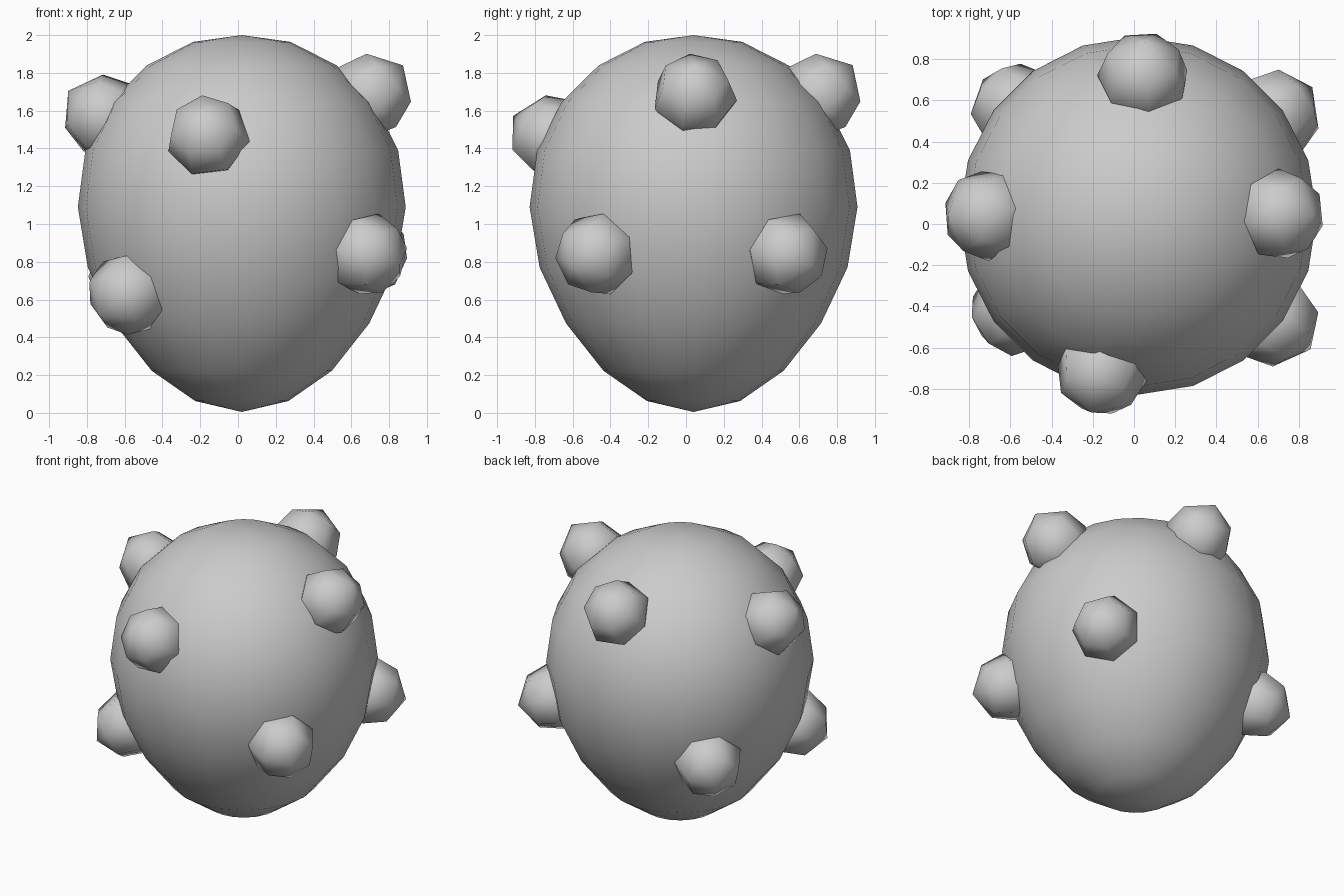
import bpy, math
from mathutils import Vector

if "Cube" in bpy.data.objects:
    bpy.data.objects.remove(bpy.data.objects["Cube"])

CENTRE = Vector((0.02, 0.04, 1.05))


def lathe(name, profile, sides, origin, axis, right, phase=0.0):
    """Smooth solid of revolution; profile is (radius, height) from bottom pole to top pole."""
    side = axis.cross(right)
    verts, faces = [origin + axis * profile[0][1]], []
    for r, h in profile[1:-1]:
        for i in range(sides):
            a = phase + 2 * math.pi * i / sides
            verts.append(origin + axis * h + (right * math.cos(a) + side * math.sin(a)) * r)
    verts.append(origin + axis * profile[-1][1])
    rings, top = len(profile) - 2, len(verts) - 1
    for i in range(sides):
        j = (i + 1) % sides
        faces.append((0, 1 + j, 1 + i))
        for k in range(rings - 1):
            a, b = 1 + k * sides, 1 + (k + 1) * sides
            faces.append((a + i, a + j, b + j, b + i))
        last = 1 + (rings - 1) * sides
        faces.append((last + i, last + j, top))
    mesh = bpy.data.meshes.new(name)
    mesh.from_pydata([v[:] for v in verts], [], faces)
    mesh.polygons.foreach_set("use_smooth", [True] * len(mesh.polygons))
    obj = bpy.data.objects.new(name, mesh)
    bpy.context.collection.objects.link(obj)
    return obj


# Egg-shaped body
body_profile = [(0, 0.005), (0.247, 0.063), (0.477, 0.223), (0.675, 0.474), (0.815, 0.77),
                (0.868, 1.09), (0.828, 1.389), (0.70, 1.645), (0.502, 1.84), (0.258, 1.964), (0, 2.0)]
lathe("egg_body", body_profile, 20, Vector((0.02, 0.04, 0)), Vector((0, 0, 1)), Vector((1, 0, 0)))

# Seven-sided knobs pointing outwards: centre and turn in degrees
knob_profile = [(0, -0.22), (0.16, -0.15), (0.225, 0.0), (0.178, 0.15), (0, 0.25)]
knobs = {
    "front_upper_knob": ((-0.155, -0.70, 1.455), -5),
    "left_upper_knob": ((-0.695, 0.045, 1.56), -5),
    "right_upper_knob": ((0.69, 0.045, 1.67), -5),
    "back_upper_knob": ((0.045, 0.70, 1.67), -5),
    "front_left_lower_knob": ((-0.565, -0.41, 0.64), 22),
    "front_right_lower_knob": ((0.665, -0.46, 0.845), 22),
    "back_right_lower_knob": ((0.67, 0.52, 0.845), 22),
    "back_left_lower_knob": ((-0.56, 0.55, 0.72), 22),
}
for name, (pos, turn) in knobs.items():
    pos = Vector(pos)
    axis = (pos - CENTRE).normalized()
    right = Vector((0, 0, 1)).cross(axis).normalized()
    lathe(name, knob_profile, 7, pos, axis, right, math.radians(turn))
